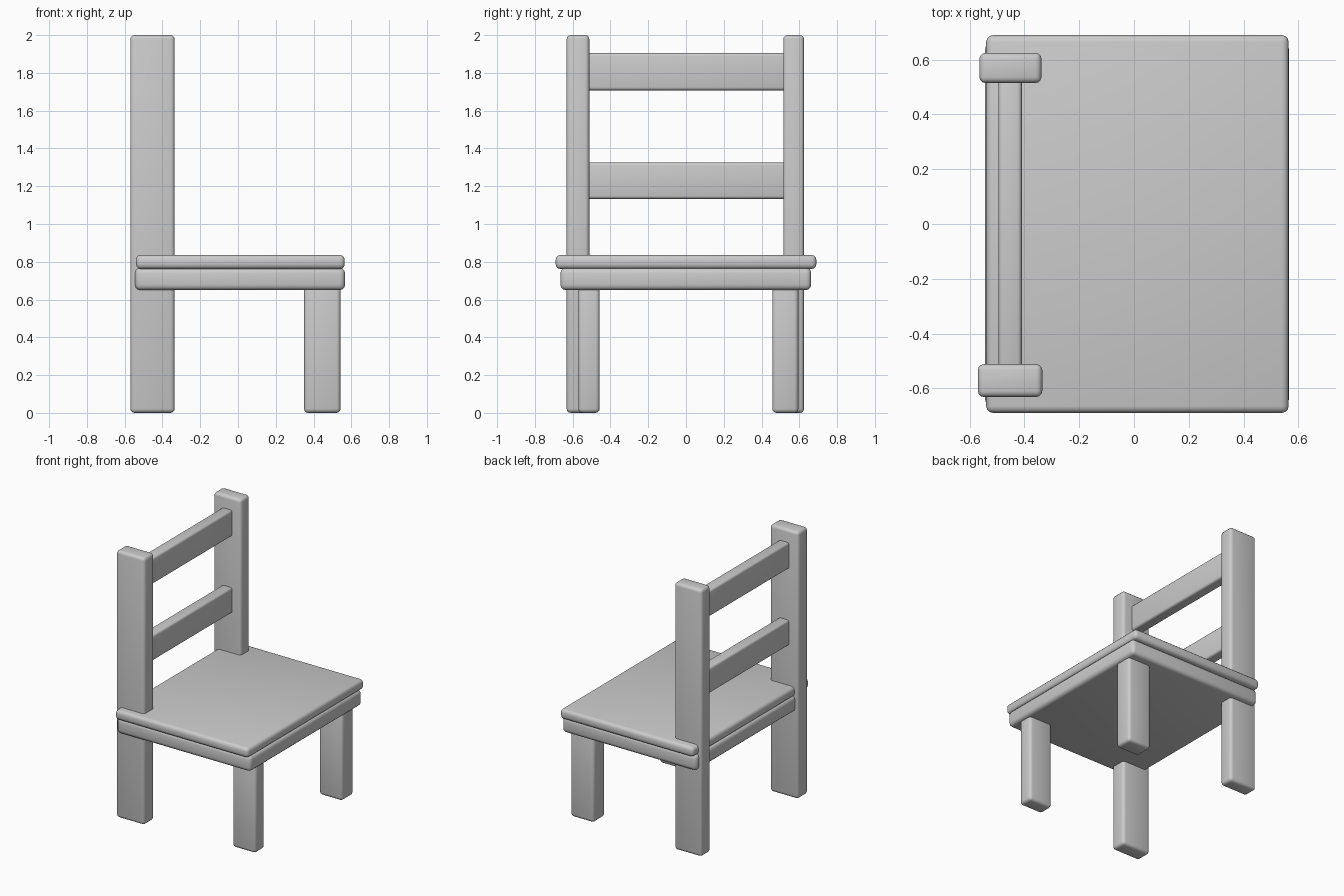
import bpy

if "Cube" in bpy.data.objects:
    bpy.data.objects.remove(bpy.data.objects["Cube"])


def box(name, x, y, z, bevel=0.022):
    """Rounded box from (min, max) ranges on each axis."""
    ranges = (x, y, z)
    bpy.ops.mesh.primitive_cube_add(size=1, location=[(a + b) / 2 for a, b in ranges])
    obj = bpy.context.object
    obj.name = name
    obj.scale = [b - a for a, b in ranges]
    bpy.ops.object.transform_apply(location=False, rotation=False, scale=True)
    mod = obj.modifiers.new("rounded_edges", "BEVEL")
    mod.width = bevel
    mod.segments = 3
    bpy.ops.object.modifier_apply(modifier=mod.name)
    bpy.ops.object.shade_smooth_by_angle(angle=0.6)
    return obj


# Seat board and the thicker slab under it
box("seat", (-0.54, 0.565), (-0.69, 0.69), (0.762, 0.836), 0.025)
box("seat_base", (-0.545, 0.567), (-0.665, 0.663), (0.65, 0.768), 0.028)

# Tall back posts run from floor to top of the backrest
box("back_post_right", (-0.57, -0.335), (-0.632, -0.512), (0.0, 2.0))
box("back_post_left", (-0.565, -0.338), (0.515, 0.625), (0.0, 2.0))

# Short front legs
box("front_leg_right", (0.35, 0.543), (-0.57, -0.457), (0.0, 0.68))
box("front_leg_left", (0.35, 0.543), (0.457, 0.595), (0.0, 0.68))

# Backrest rails let into the posts
for name, z in (("lower_rail", (1.133, 1.325)), ("upper_rail", (1.708, 1.905))):
    box(name, (-0.495, -0.41), (-0.56, 0.56), z, 0.016)
